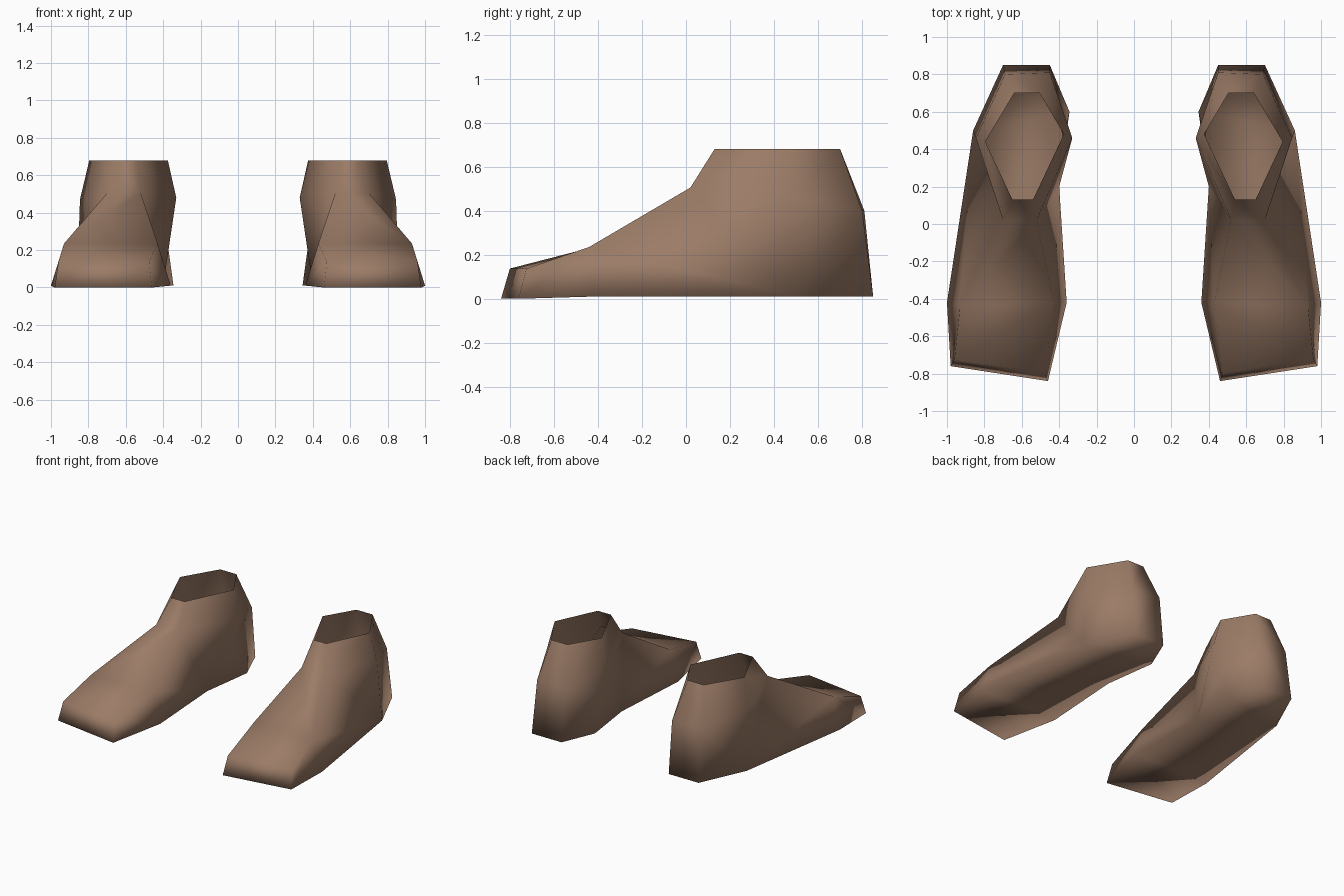
import bpy, bmesh

if "Cube" in bpy.data.objects:
    bpy.data.objects.remove(bpy.data.objects["Cube"])

skin = bpy.data.materials.new("brown_skin")
skin.diffuse_color = (0.33, 0.20, 0.135, 1)
skin.use_nodes = True
skin.node_tree.nodes["Principled BSDF"].inputs["Base Color"].default_value = skin.diffuse_color

# Key points of one foot, grouped by ring
SOLE = [(.45, .85, .01), (.70, .85, .01), (.86, .50, .01), (1.0, -.42, .01),
        (.98, -.76, 0), (.46, -.84, 0), (.36, -.42, .01), (.40, .20, .01), (.345, .60, .01)]
ANKLE = [(.45, .81, .40), (.69, .80, .40), (.845, .46, .47),
         (.70, .02, .505), (.52, .02, .505), (.33, .46, .48)]
CUFF = [(.505, .70, .68), (.64, .70, .68), (.795, .44, .68),
        (.65, .13, .68), (.54, .13, .68), (.375, .48, .68)]
TOES = {"t_out": (.96, -.725, .137), "t_in": (.475, -.80, .137),
        "b_out": (.93, -.44, .235), "b_in": (.43, -.42, .235),
        "hollow": (.378, .45, .25)}


def make_foot(name, side):
    bm = bmesh.new()

    def vert(p):
        return bm.verts.new((side * p[0], p[1], p[2]))

    s = [vert(p) for p in SOLE]
    m = [vert(p) for p in ANKLE]
    u = [vert(p) for p in CUFF]
    t = {k: vert(p) for k, p in TOES.items()}
    to, ti, bo, bi, h = (t[k] for k in ("t_out", "t_in", "b_out", "b_in", "hollow"))

    # Ankle wall, open at the top
    faces = [(u[i], u[(i + 1) % 6], m[(i + 1) % 6], m[i]) for i in range(6)]
    # Heel and outer side
    faces += [(m[0], m[1], s[1], s[0]), (m[1], m[2], s[2], s[1]),
              (m[2], m[3], s[2]), (m[3], bo, s[2]), (s[2], bo, s[3])]
    # Toe box and instep
    faces += [(bo, to, s[4], s[3]), (to, ti, s[5], s[4]), (ti, bi, s[6], s[5]),
              (to, bo, bi, ti), (bo, m[3], m[4], bi)]
    # Inner side with the hollow below the ankle
    faces += [(bi, s[7], s[6]), (m[4], s[7], bi), (m[4], m[5], s[7]),
              (m[5], h, s[7]), (h, s[8], s[7]), (m[5], m[0], h),
              (m[0], s[8], h), (m[0], s[0], s[8])]
    # Sole
    faces += [(s[4], s[5], s[6]), (s[4], s[6], s[3]), (s[3], s[6], s[7], s[2]),
              (s[2], s[7], s[8]), (s[2], s[8], s[0], s[1])]
    for f in faces:
        bm.faces.new(f).smooth = True
    bmesh.ops.recalc_face_normals(bm, faces=bm.faces)

    mesh = bpy.data.meshes.new(name)
    bm.to_mesh(mesh)
    bm.free()
    mesh.materials.append(skin)
    bpy.context.collection.objects.link(bpy.data.objects.new(name, mesh))


make_foot("right_foot", 1)
make_foot("left_foot", -1)
